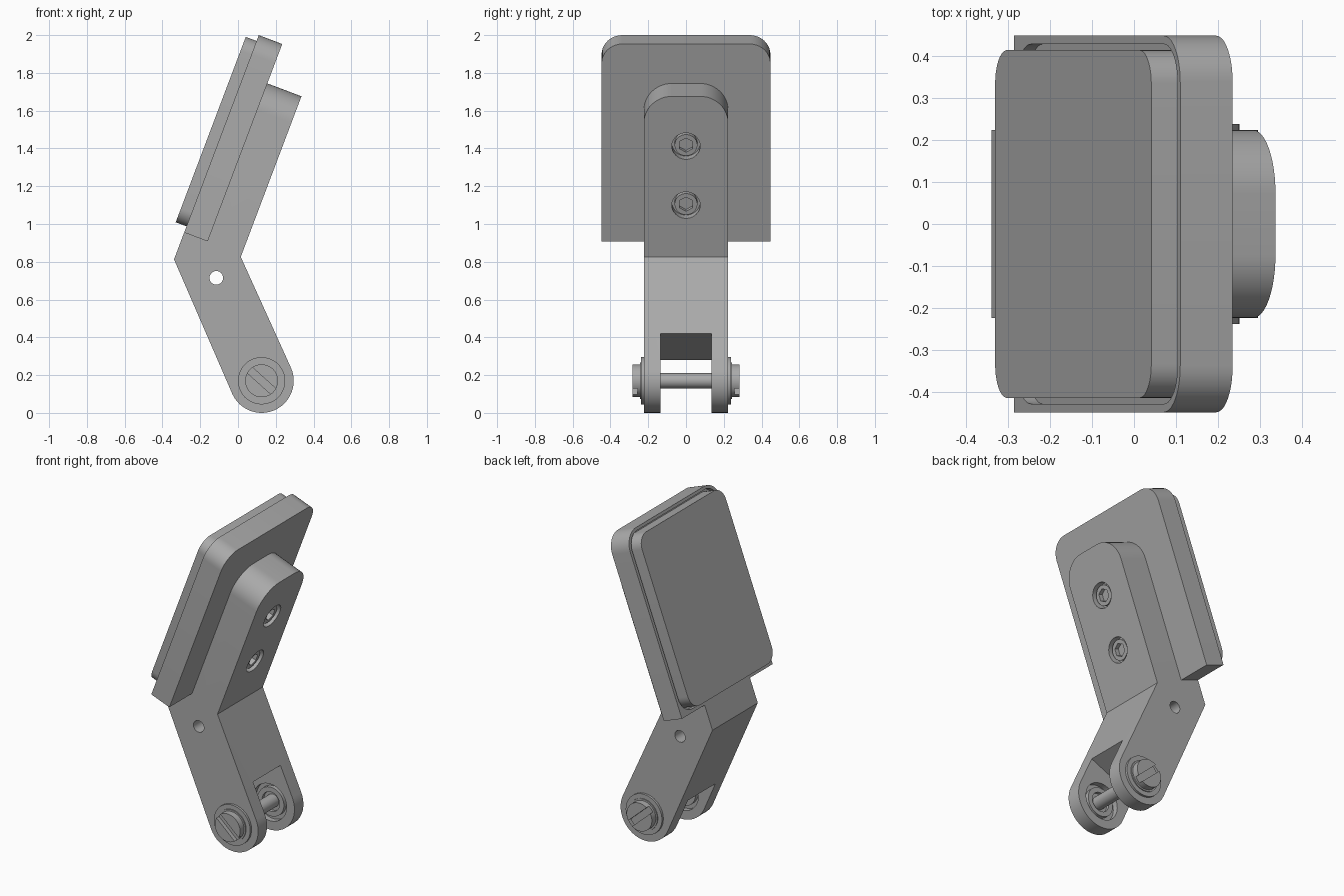
import bpy, bmesh, math
from mathutils import Matrix, Vector

if "Cube" in bpy.data.objects:
    bpy.data.objects.remove(bpy.data.objects["Cube"])

TILT = math.radians(20.7)
# Tilted frame of the upper half: local x = thickness, y = width, z = along the plate
FRAME = Matrix.Translation((-0.285, 0, 0.955)) @ Matrix.Rotation(TILT, 4, 'Y')
PIVOT = Vector((0.125, 0, 0.17))

grey = bpy.data.materials.new("metal_grey")
grey.diffuse_color = (0.40, 0.40, 0.40, 1)
grey.use_nodes = True
grey.node_tree.nodes["Principled BSDF"].inputs["Base Color"].default_value = grey.diffuse_color


def prism(name, pts, lo, hi, axis, matrix=Matrix()):
    """Extrude a 2D outline: axis 'X' takes (y, z) points, axis 'Y' takes (x, z) points."""
    bm = bmesh.new()
    put = (lambda p, d: (d, p[0], p[1])) if axis == 'X' else (lambda p, d: (p[0], d, p[1]))
    a = [bm.verts.new(put(p, lo)) for p in pts]
    b = [bm.verts.new(put(p, hi)) for p in pts]
    bm.faces.new(a)
    bm.faces.new(b[::-1])
    for i in range(len(pts)):
        j = (i + 1) % len(pts)
        bm.faces.new((a[j], a[i], b[i], b[j]))
    bmesh.ops.recalc_face_normals(bm, faces=bm.faces[:])
    bm.transform(matrix)
    me = bpy.data.meshes.new(name)
    bm.to_mesh(me)
    bm.free()
    me.materials.append(grey)
    ob = bpy.data.objects.new(name, me)
    bpy.context.collection.objects.link(ob)
    return ob


def circle(cx, cy, r, n=48, start=0.0):
    return [(cx + r * math.cos(start + 2 * math.pi * i / n),
             cy + r * math.sin(start + 2 * math.pi * i / n)) for i in range(n)]


def rounded(hw, z0, z1, r_top, r_bot, n=10):
    """Rectangle in (y, z) with rounded top and bottom corners."""
    pts = []
    for sy, z, sz, r, a0 in ((1, z1, -1, r_top, 0), (-1, z1, -1, r_top, 90),
                             (-1, z0, 1, r_bot, 180), (1, z0, 1, r_bot, 270)):
        if r == 0:
            pts.append((sy * hw, z))
            continue
        for i in range(n + 1):
            a = math.radians(a0 + 90 * i / n)
            pts.append((sy * (hw - r) + r * math.cos(a), z + sz * r + r * math.sin(a)))
    return pts


def boolean(ob, other, op='DIFFERENCE'):
    mod = ob.modifiers.new(op, 'BOOLEAN')
    mod.operation, mod.solver, mod.object = op, 'EXACT', other
    bpy.context.view_layer.objects.active = ob
    bpy.ops.object.modifier_apply(modifier=mod.name)
    bpy.data.objects.remove(other)


def local(n, s):
    p = FRAME @ Vector((n, 0, s))
    return (p.x, p.z)


def pin(name, r, lo, hi, n=48):
    return prism(name, circle(PIVOT.x, PIVOT.z, r, n), lo, hi, 'Y')


# Bent arm: rounded pivot end, elbow and upper block
arc0 = math.radians(24.4)
foot = [(PIVOT.x + 0.17 * math.cos(arc0 - math.pi * i / 24),
         PIVOT.z + 0.17 * math.sin(arc0 - math.pi * i / 24)) for i in range(25)]
arm_pts = foot + [local(0, -0.152), local(0, 0), local(0.08, 0.04),
                  local(0.08, 0.894), local(0.326, 0.894), local(0.326, -0.015)]
body = prism("bent_arm_and_plate", arm_pts, -0.223, 0.223, 'Y')

# Round the two upper corners of the block
bm = bmesh.new()
bm.from_mesh(body.data)
inv = FRAME.inverted()
ends = [e for e in bm.edges if all((inv @ v.co).z > 0.88 for v in e.verts)
        and abs(e.verts[0].co.y - e.verts[1].co.y) < 0.01]
bmesh.ops.bevel(bm, geom=ends, offset=0.15, segments=12, profile=0.5, affect='EDGES')
bm.to_mesh(body.data)
bm.free()

# Back plate with a shallow pocket for the pad
plate = prism("plate", rounded(0.447, 0, 1.117, 0.11, 0), 0, 0.133, 'X', FRAME)
boolean(body, plate, 'UNION')
boolean(body, prism("pocket", rounded(0.427, 0.02, 1.099, 0.092, 0.092),
                    -0.1, 0.03, 'X', FRAME))

# Fork slot, cross hole, pivot bore and inner recesses
slot_frame = Matrix.Translation(PIVOT) @ Matrix.Rotation(-arc0, 4, 'Y')
boolean(body, prism("slot", [(-0.3, -0.3), (0.3, -0.3), (0.3, 0.197), (-0.3, 0.197)],
                    -0.135, 0.135, 'Y', slot_frame))
boolean(body, prism("hole", circle(-0.115, 0.715, 0.036, 32), -0.5, 0.5, 'Y'))
boolean(body, pin("recess", 0.115, -0.17, 0.17))

# Counterbores with socket screws
for i, s in enumerate((0.278, 0.612)):
    boolean(body, prism("bore", circle(0, s, 0.075), 0.276, 0.4, 'X', FRAME))
    screw = prism(f"socket_screw_{i + 1}", circle(0, s, 0.06), 0.27, 0.312, 'X', FRAME)
    boolean(screw, prism("hex", circle(0, s, 0.04, 6, math.pi / 6), 0.285, 0.4, 'X', FRAME))

# Pad seated in the pocket
prism("pad", rounded(0.413, 0.035, 1.084, 0.08, 0.08), -0.061, 0.03, 'X', FRAME)

# Pivot rod, washers, bushings and slotted heads
pin("pivot_rod", 0.04, -0.24, 0.24, 32)
for side, sg in (("front", -1), ("back", 1)):
    pin(f"{side}_washer", 0.125, sg * 0.215, sg * 0.237)
    pin(f"{side}_head_collar", 0.097, sg * 0.23, sg * 0.243)
    bushing = pin(f"{side}_bushing", 0.09, sg * 0.145, sg * 0.18)
    boolean(bushing, pin("bushing_bore", 0.06, sg * 0.13, sg * 0.165))
    head = pin(f"{side}_slotted_head", 0.087, sg * 0.235, sg * 0.282)
    tilt = Matrix.Translation(PIVOT) @ Matrix.Rotation(math.radians(42), 4, 'Y')
    boolean(head, prism("driver_slot", [(-0.2, -0.02), (0.2, -0.02), (0.2, 0.02), (-0.2, 0.02)],
                        sg * 0.257, sg * 0.32, 'Y', tilt))

# Smooth curved surfaces, keep the edges sharp
for ob in bpy.context.scene.objects:
    ob.select_set(True)
bpy.context.view_layer.objects.active = body
bpy.ops.object.shade_smooth_by_angle(angle=math.radians(25))
